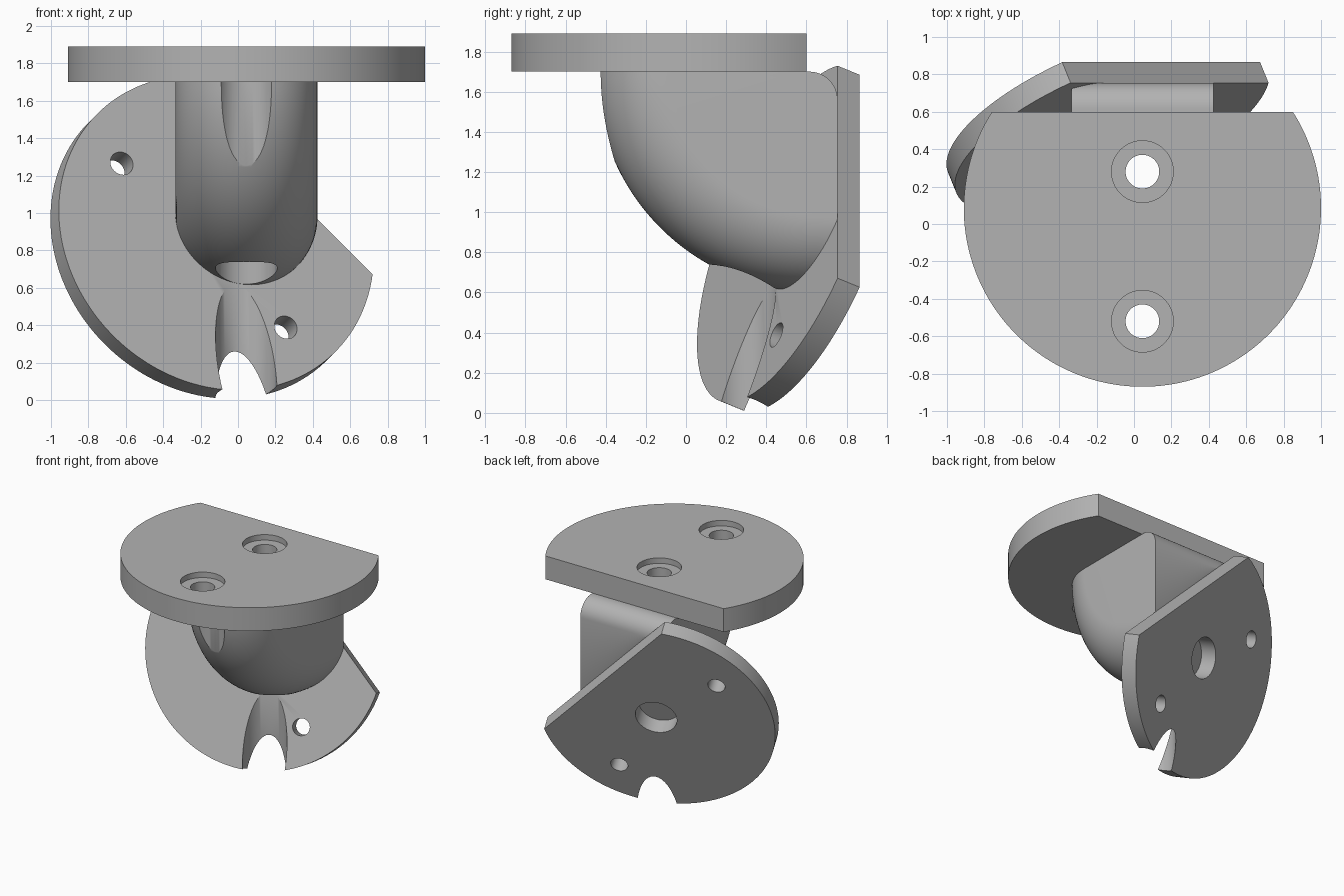
import bpy, bmesh
from math import sin, cos, pi, sqrt, asin, radians
from mathutils import Matrix, Vector

if "Cube" in bpy.data.objects:
    bpy.data.objects.remove(bpy.data.objects["Cube"])

grey = bpy.data.materials.new("plain_grey")
grey.use_nodes = True
COLOUR = (0.45, 0.45, 0.45, 1)
grey.diffuse_color = COLOUR
grey.node_tree.nodes["Principled BSDF"].inputs["Base Color"].default_value = COLOUR

MID = 0.045            # x of the symmetry line of top plate and body
TOP = 1.70             # underside of the top plate
BACK = 0.755           # back face of the body
BORE = 0.165
SCREWS = (0.28, -0.52)  # y of the top plate screws

# Frame of the tilted plate: origin at the disc centre on its front face
tilt = radians(30)
along = Vector((1, 0, -1)).normalized()
up = Vector((cos(tilt) / sqrt(2), sin(tilt), cos(tilt) / sqrt(2)))
normal = along.cross(up)
centre = Vector((-0.116, 0.505, 0.894))
tilted = Matrix.Translation(centre) @ Matrix((along, up, normal)).transposed().to_4x4()
THICK = 0.127


def make_object(name, bm):
    bmesh.ops.recalc_face_normals(bm, faces=bm.faces)
    mesh = bpy.data.meshes.new(name)
    bm.to_mesh(mesh)
    bm.free()
    mesh.materials.append(grey)
    obj = bpy.data.objects.new(name, mesh)
    bpy.context.collection.objects.link(obj)
    return obj


def cut_disc(name, radius, chord, low, high, frame):
    """Disc with one straight side at local y = chord."""
    bm = bmesh.new()
    start = pi - asin(chord / radius)
    sweep = pi + 2 * asin(chord / radius)
    n = 120
    ring = [bm.verts.new((radius * cos(start + sweep * i / n),
                          radius * sin(start + sweep * i / n), low)) for i in range(n + 1)]
    face = bm.faces.new(ring)
    new = bmesh.ops.extrude_face_region(bm, geom=[face])["geom"]
    bmesh.ops.translate(bm, vec=(0, 0, high - low),
                        verts=[v for v in new if isinstance(v, bmesh.types.BMVert)])
    bm.transform(frame)
    return make_object(name, bm)


def drill(obj, radius, x, y, low, high, frame=Matrix()):
    """Subtract a cylinder running along local z."""
    bm = bmesh.new()
    bmesh.ops.create_cone(bm, cap_ends=True, segments=64, radius1=radius, radius2=radius,
                          depth=high - low, matrix=Matrix.Translation((x, y, (low + high) / 2)))
    bm.transform(frame)
    cutter = make_object("drill_cutter", bm)
    cutter.hide_render = True
    mod = obj.modifiers.new("drill", "BOOLEAN")
    mod.operation, mod.solver, mod.object = "DIFFERENCE", "EXACT", cutter
    bpy.context.view_layer.objects.active = obj
    bpy.ops.object.modifier_apply(modifier=mod.name)
    bpy.data.objects.remove(cutter)


# Top plate with two counterbored screw holes
top_plate = cut_disc("top_plate", 0.955, 0.515, TOP, 1.89, Matrix.Translation((MID, 0.085, 0)))
for y in SCREWS:
    drill(top_plate, 0.09, MID, y, 1.5, 2.1)
    drill(top_plate, BORE, MID, y, 1.845, 2.1)

# Tilted plate with centre hole, two screw holes and a driver notch
tilted_plate = cut_disc("tilted_plate", 0.9, 0.5, -THICK, 0, tilted)
drill(tilted_plate, 0.157, 0, 0, -0.4, 0.2, tilted)
for x in (-0.62, 0.62):
    drill(tilted_plate, 0.065, x, -0.11, -0.4, 0.2, tilted)
drill(tilted_plate, BORE, MID, SCREWS[0], -0.3, TOP)


# Elbow body: side outlines lofted across the width, round on the outer bend
def outline(bend):
    pivot, fillet, n = 0.65, 0.14, 48
    pts = [(pivot - bend * cos(pi / 2 * i / n), TOP - bend * sin(pi / 2 * i / n))
           for i in range(n + 1)]
    pts.append((BACK, TOP - bend))
    pts += [(BACK - fillet + fillet * cos(pi / 2 * i / 12),
             TOP - fillet + fillet * sin(pi / 2 * i / 12)) for i in range(13)]
    return pts


HALF = 0.38
bm = bmesh.new()
loops = []
for i in range(49):
    a = pi * i / 48
    loops.append([bm.verts.new((MID - HALF * cos(a), y, z))
                  for y, z in outline(0.72 + HALF * sin(a))])
for one, two in zip(loops, loops[1:]):
    for k in range(len(one)):
        j = (k + 1) % len(one)
        bm.faces.new((one[k], one[j], two[j], two[k]))
bm.faces.new(loops[0])
bm.faces.new(loops[-1])
# Trim the body flush with the tilted plate
cut = bmesh.ops.bisect_plane(bm, geom=bm.verts[:] + bm.edges[:] + bm.faces[:], dist=1e-5,
                             plane_co=centre, plane_no=normal, clear_inner=True)
bmesh.ops.holes_fill(bm, edges=[e for e in bm.edges if e.is_boundary], sides=0)
body = make_object("elbow_body", bm)
for y in SCREWS:
    drill(body, BORE, MID, y, -0.3, TOP + 0.02)

# Smooth curved walls, crisp edges
for obj in (top_plate, tilted_plate, body):
    bpy.ops.object.select_all(action="DESELECT")
    obj.select_set(True)
    bpy.context.view_layer.objects.active = obj
    bpy.ops.object.shade_smooth_by_angle(angle=radians(30))
